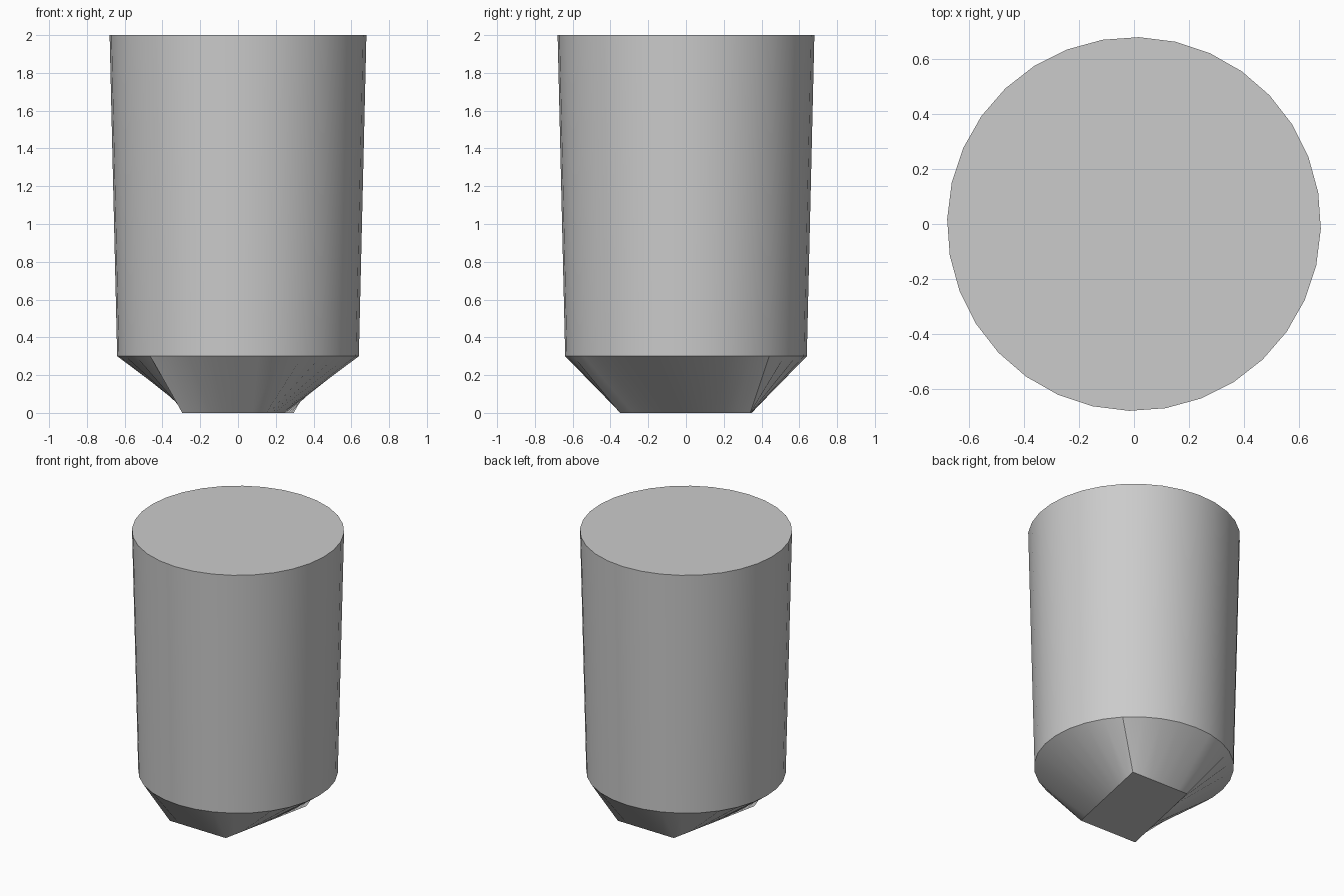
import bpy, bmesh, math
from mathutils import Vector

# Remove the default cube
cube = bpy.data.objects.get("Cube")
if cube:
    bpy.data.objects.remove(cube, do_unlink=True)

# Plain grey material
grey = bpy.data.materials.new("light_grey")
grey.use_nodes = True
colour = (0.6, 0.6, 0.6, 1)
grey.diffuse_color = colour
bsdf = next(n for n in grey.node_tree.nodes if n.type == 'BSDF_PRINCIPLED')
bsdf.inputs["Base Color"].default_value = colour

SIDES = 32
TURN = math.radians(-1.5)


def circle(radius, z):
    """Slightly turned ring of points."""
    angles = [TURN + i * math.tau / SIDES for i in range(SIDES)]
    return [Vector((radius * math.cos(a), radius * math.sin(a), z)) for a in angles]


def skewed_foot():
    """Four-cornered outline, sampled once per ring point."""
    corners = [(4, Vector((0.295, 0.34, 0))), (10, Vector((-0.15, 0.35, 0)))]
    # Opposite corners are point-symmetric
    corners += [(i + SIDES // 2, -p) for i, p in corners]
    points = [None] * SIDES
    for k, (i, p) in enumerate(corners):
        j, q = corners[(k + 1) % len(corners)]
        steps = (j - i) % SIDES
        for s in range(steps):
            points[(i + s) % SIDES] = p.lerp(q, s / steps)
    return points


# Loft: skewed foot, lower rim, wider top rim
bm = bmesh.new()
rings = [[bm.verts.new(p) for p in ring]
         for ring in (skewed_foot(), circle(0.64, 0.3), circle(0.68, 2.0))]
for low, high in zip(rings, rings[1:]):
    for i in range(SIDES):
        j = (i + 1) % SIDES
        bm.faces.new((low[i], low[j], high[j], high[i]))

# Closed ends
bm.faces.new(rings[0][::-1])
bm.faces.new(rings[-1])
bmesh.ops.recalc_face_normals(bm, faces=bm.faces)

mesh = bpy.data.meshes.new("tapered_body")
bm.to_mesh(mesh)
bm.free()
mesh.materials.append(grey)
body = bpy.data.objects.new("tapered_body", mesh)
bpy.context.collection.objects.link(body)

# Smooth walls with sharp rims
bpy.ops.object.select_all(action='DESELECT')
body.select_set(True)
bpy.context.view_layer.objects.active = body
bpy.ops.object.shade_smooth_by_angle(angle=math.radians(30))
